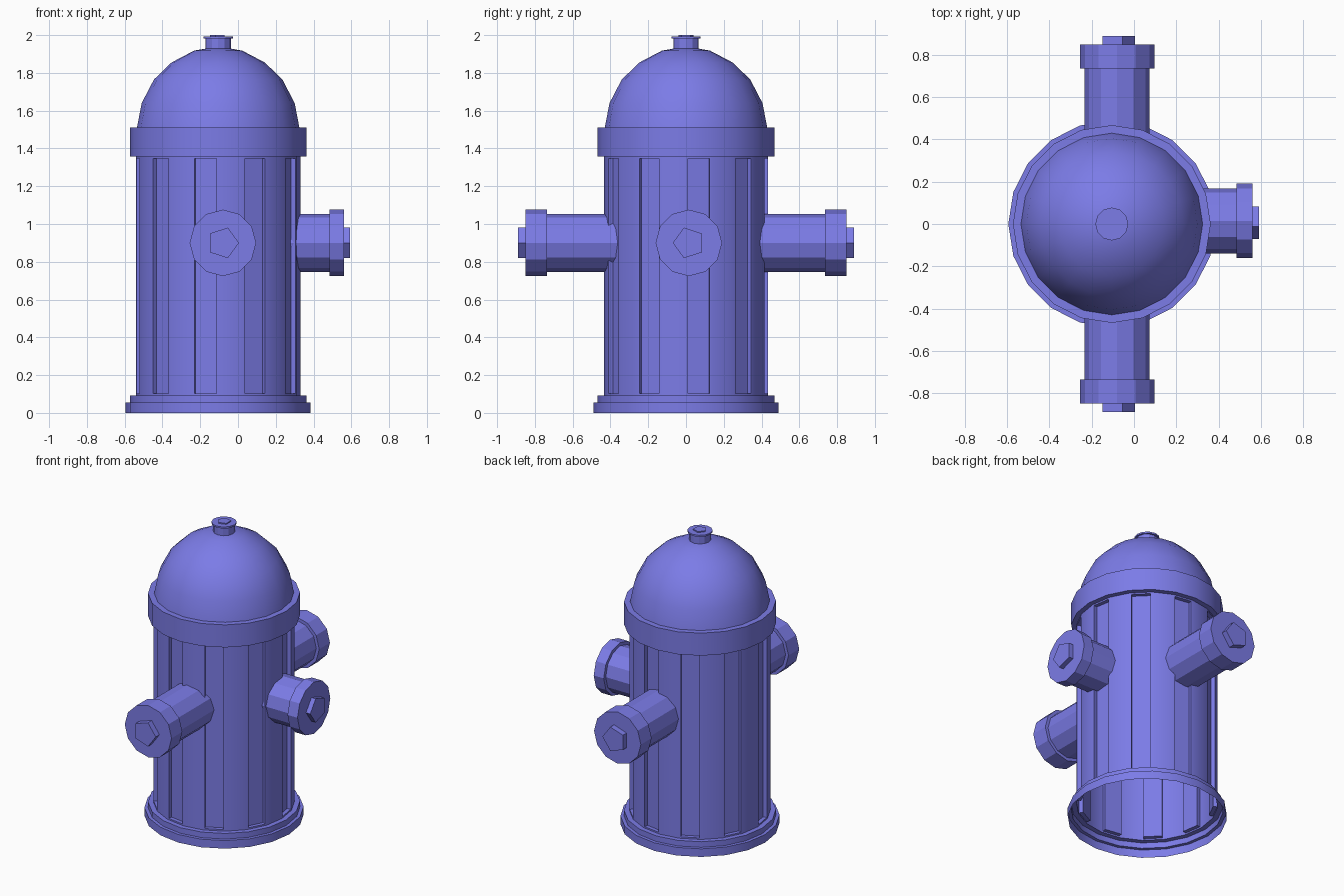
import bpy, bmesh, math
from mathutils import Matrix, Vector

if "Cube" in bpy.data.objects:
    bpy.data.objects.remove(bpy.data.objects["Cube"])

CX = -0.105          # axis of the main body
blue = bpy.data.materials.new("periwinkle blue")
blue.diffuse_color = (0.2, 0.2, 0.8, 1)
blue.use_nodes = True
blue.node_tree.nodes["Principled BSDF"].inputs["Base Color"].default_value = blue.diffuse_color


def lathe(bm, profile, sides, start=0.0):
    """Spin (radius, height) points round z; radius 0 closes to a point."""
    rings = []
    for r, z in profile:
        if r == 0:
            rings.append([bm.verts.new((0, 0, z))] * sides)
        else:
            rings.append([bm.verts.new((r * math.cos(start + 2 * math.pi * i / sides),
                                        r * math.sin(start + 2 * math.pi * i / sides), z))
                          for i in range(sides)])
    faces = []
    for a, b in zip(rings, rings[1:]):
        row = []
        for i in range(sides):
            j = (i + 1) % sides
            vs = list(dict.fromkeys((a[i], a[j], b[j], b[i])))
            row.append(bm.faces.new(vs))
        faces.append(row)
    return rings, faces


def finish(bm, name, matrix, smooth):
    me = bpy.data.meshes.new(name)
    bm.normal_update()
    bm.to_mesh(me)
    bm.free()
    me.transform(matrix)
    me.materials.append(blue)
    ob = bpy.data.objects.new(name, me)
    bpy.context.collection.objects.link(ob)
    if smooth:
        bpy.ops.object.select_all(action='DESELECT')
        ob.select_set(True)
        bpy.context.view_layer.objects.active = ob
        bpy.ops.object.shade_smooth_by_angle(angle=math.radians(29))
    return ob


def capped(bm, profile, sides, start=0.0):
    """Lathe with an n-gon on the last ring."""
    rings, _ = lathe(bm, profile, sides, start)
    bm.faces.new(rings[-1])


# Barrel: stepped open base, fluted wall, collar and dome in one lathe
bm = bmesh.new()
profile = [(0.49, 0), (0.49, 0.055), (0.468, 0.055), (0.468, 0.093), (0.435, 0.093),
           (0.435, 1.357), (0.468, 1.357), (0.468, 1.51), (0.43, 1.51),
           (0.405, 1.64), (0.34, 1.765), (0.247, 1.855), (0.127, 1.918), (0, 1.94)]
_, rows = lathe(bm, profile, 20)
bm.normal_update()
# Recessed flutes on every other wall face (face just left of the front vertex first)
front = 14
flutes = [rows[4][(front + 2 * k) % 20] for k in range(10)]
bmesh.ops.inset_individual(bm, faces=flutes, thickness=0.01, use_even_offset=True)
sunk = bmesh.ops.extrude_discrete_faces(bm, faces=flutes)["faces"]
for f in sunk:
    f.normal_update()
    n = Vector(f.normal)
    for v in f.verts:
        v.co -= n * 0.026
finish(bm, "barrel", Matrix.Translation((CX, 0, 0)), True)

# Top knob with lip and pentagon nut
bm = bmesh.new()
capped(bm, [(0.067, 1.925), (0.067, 1.982), (0.078, 1.982), (0.078, 1.993)], 12)
capped(bm, [(0.042, 1.985), (0.042, 2.0)], 5, math.pi)
finish(bm, "top_knob", Matrix.Translation((CX, 0, 0)), False)


# Nozzles: pipe, cap and pentagon nut, built along an outward direction
def nozzle(name, origin, out, point, inner, cap0, cap1, nut):
    bm = bmesh.new()
    capped(bm, [(0.154, inner), (0.154, cap0), (0.176, cap0), (0.176, cap1)], 12)
    capped(bm, [(0.085, cap1 - 0.01), (0.085, nut)], 5)
    z, x = Vector(out), Vector(point)
    y = z.cross(x)
    m = Matrix((x, y, z)).transposed().to_4x4()
    finish(bm, name, Matrix.Translation(origin) @ m, False)


nozzle("front_nozzle", (-0.08, 0, 0.9), (0, -1, 0), (1, 0, 0), 0.36, 0.735, 0.85, 0.89)
nozzle("back_nozzle", (-0.08, 0, 0.9), (0, 1, 0), (1, 0, 0), 0.36, 0.735, 0.85, 0.89)
nozzle("right_nozzle", (0, 0.015, 0.9), (1, 0, 0), (0, -1, 0), 0.26, 0.485, 0.56, 0.592)
